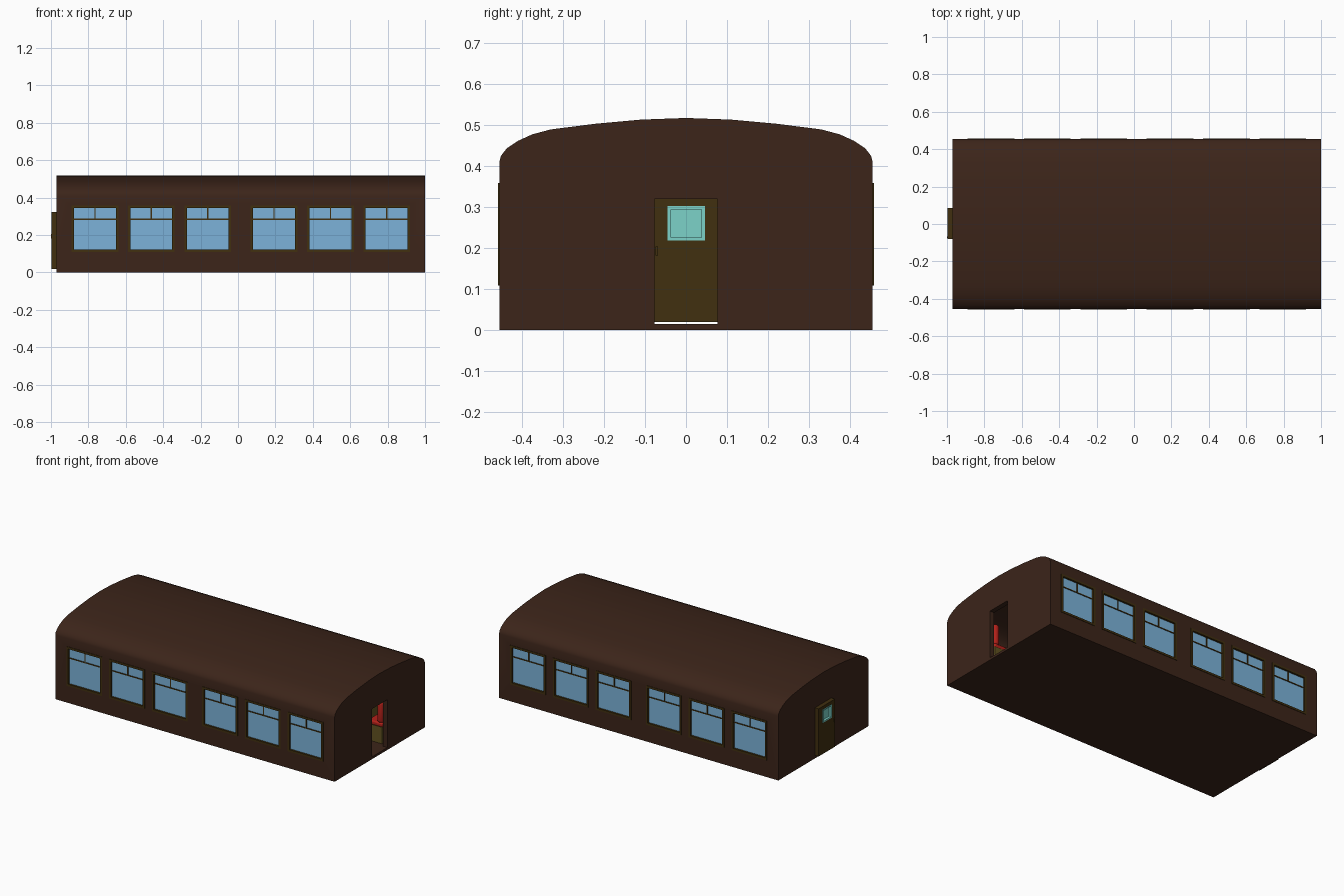
import bpy, bmesh
from math import radians

if "Cube" in bpy.data.objects:
    bpy.data.objects.remove(bpy.data.objects["Cube"])


def material(name, rgb):
    m = bpy.data.materials.new(name)
    m.diffuse_color = (*rgb, 1)
    m.use_nodes = True
    m.node_tree.nodes["Principled BSDF"].inputs["Base Color"].default_value = m.diffuse_color
    return m


BROWN = material("dark_brown", (0.045, 0.018, 0.010))
OLIVE = material("olive_wood", (0.052, 0.029, 0.005))
BASE = material("bench_wood", (0.12, 0.085, 0.015))
BLUE = material("blue_glass", (0.20, 0.45, 0.70))
TEAL = material("teal_glass", (0.20, 0.65, 0.58))
RED = material("red_cushion", (0.45, 0.015, 0.01))


def finish(name, bm, mat):
    bmesh.ops.recalc_face_normals(bm, faces=bm.faces)
    me = bpy.data.meshes.new(name)
    bm.to_mesh(me)
    bm.free()
    ob = bpy.data.objects.new(name, me)
    bpy.context.collection.objects.link(ob)
    if mat:
        me.materials.append(mat)
    return ob


def boxes(name, spans, mat=None):
    """One object from boxes given as (x0, x1, y0, y1, z0, z1)."""
    bm = bmesh.new()
    for x0, x1, y0, y1, z0, z1 in spans:
        vs = bmesh.ops.create_cube(bm, size=1)["verts"]
        bmesh.ops.scale(bm, vec=(x1 - x0, y1 - y0, z1 - z0), verts=vs)
        bmesh.ops.translate(bm, vec=((x0 + x1) / 2, (y0 + y1) / 2, (z0 + z1) / 2), verts=vs)
    return finish(name, bm, mat)


def extrude_x(name, profile, x0, x1, mat=None):
    """Extrude a (y, z) outline along x."""
    bm = bmesh.new()
    face = bm.faces.new([bm.verts.new((x0, y, z)) for y, z in profile])
    new = bmesh.ops.extrude_face_region(bm, geom=[face])["geom"]
    bmesh.ops.translate(bm, vec=(x1 - x0, 0, 0),
                        verts=[g for g in new if isinstance(g, bmesh.types.BMVert)])
    return finish(name, bm, mat)


def activate(ob):
    bpy.ops.object.select_all(action='DESELECT')
    ob.select_set(True)
    bpy.context.view_layer.objects.active = ob


def cut(ob, cutter):
    activate(ob)
    mod = ob.modifiers.new("cut", 'BOOLEAN')
    mod.operation, mod.solver, mod.object = 'DIFFERENCE', 'EXACT', cutter
    bpy.ops.object.modifier_apply(modifier=mod.name)
    bpy.data.objects.remove(cutter)


def bevel(ob, width, segments):
    activate(ob)
    mod = ob.modifiers.new("bevel", 'BEVEL')
    mod.width, mod.segments = width, segments
    bpy.ops.object.shade_smooth_by_angle(angle=radians(35))


# Carriage shell: arched cross-section, hollow inside
half = [(0.455, 0.41), (0.451, 0.425), (0.437, 0.443), (0.41, 0.461), (0.375, 0.477),
        (0.33, 0.489), (0.22, 0.503), (0.11, 0.513)]


def section(t, floor):
    right = [(y * (1 - t / 0.455), z - t) for y, z in half]
    right = [(0.455 - t, floor)] + right + [(0, 0.517 - t)]
    return right + [(-y, z) for y, z in reversed(right[:-1])]


shell = extrude_x("carriage_shell", section(0, 0), -0.97, 1.0, BROWN)
cut(shell, extrude_x("room_cutter", section(0.025, 0.015), -0.945, 0.97))

# Doorways at both ends
cut(shell, boxes("doorway_cutter", [(-1.1, -0.9, -0.077, 0.077, 0.015, 0.32),
                                    (0.93, 1.1, -0.077, 0.077, 0.015, 0.32)]))

# Window openings, six on each side
W, Z0, Z1 = 0.125, 0.108, 0.358
centres = [0.015 + s * d for s in (-1, 1) for d in (0.177, 0.479, 0.78)]
for s in (-1, 1):
    ya, yb = sorted((s * 0.40, s * 0.50))
    cut(shell, boxes("window_cutter", [(c - W, c + W, ya, yb, Z0, Z1) for c in centres]))
activate(shell)
bpy.ops.object.shade_smooth_by_angle(angle=radians(30))

# Window frames, glazing bars and glass
for s, side in ((-1, "front"), (1, "back")):
    def yr(a, b):
        return sorted((s * a, s * b))
    f = 0.013
    for i, c in enumerate(centres):
        x0, x1 = c - W, c + W
        y = yr(0.428, 0.458)
        boxes(f"{side}_window_frame_{i}", [
            (x0, x0 + f, *y, Z0, Z1), (x1 - f, x1, *y, Z0, Z1),
            (x0 + f, x1 - f, *y, Z0, Z0 + f), (x0 + f, x1 - f, *y, Z1 - f, Z1)], OLIVE)
        y = yr(0.438, 0.450)
        boxes(f"{side}_window_bars_{i}", [
            (x0 + f, x1 - f, *y, 0.281, 0.287),
            (c - 0.003, c + 0.003, *y, 0.287, Z1 - f)], OLIVE)
        boxes(f"{side}_window_glass_{i}", [(x0 + f, x1 - f, *yr(0.441, 0.446), Z0 + f, Z1 - f)], BLUE)

# End door with small window and handles
door = boxes("end_door", [(-0.996, -0.966, -0.079, 0.086, 0.019, 0.323)], OLIVE)
cut(door, boxes("door_window_cutter", [(-1.1, -0.9, -0.045, 0.046, 0.218, 0.302)]))
t = 0.008
boxes("door_window_frame", [
    (-0.998, -0.964, -0.045, -0.045 + t, 0.218, 0.302),
    (-0.998, -0.964, 0.046 - t, 0.046, 0.218, 0.302),
    (-0.998, -0.964, -0.045 + t, 0.046 - t, 0.218, 0.218 + t),
    (-0.998, -0.964, -0.045 + t, 0.046 - t, 0.302 - t, 0.302)], TEAL)
boxes("door_glass", [(-0.984, -0.978, -0.037, 0.038, 0.226, 0.294)], TEAL)
boxes("door_handle", [(-1.0, -0.996, -0.074, -0.068, 0.182, 0.204),
                      (-0.966, -0.958, -0.074, -0.068, 0.182, 0.204)], OLIVE)

# Facing bench pairs beside every window
for s, side in ((-1, "front"), (1, "back")):
    y0, y1 = sorted((s * 0.10, s * 0.425))
    for i, c in enumerate(centres):
        for d in (-1, 1):
            def xr(a, b):
                return sorted((c + d * a, c + d * b))
            tag = f"{side}_{i}_{'a' if d < 0 else 'b'}"
            boxes("bench_base_" + tag, [(*xr(0.055, 0.15), y0, y1, 0.014, 0.12)], BASE)
            seat = boxes("bench_seat_" + tag, [(*xr(0.05, 0.15), y0, y1, 0.118, 0.145)], RED)
            back = boxes("bench_back_" + tag, [(*xr(0.11, 0.15), y0, y1, 0.14, 0.275)], RED)
            bevel(seat, 0.008, 2)
            bevel(back, 0.016, 3)
